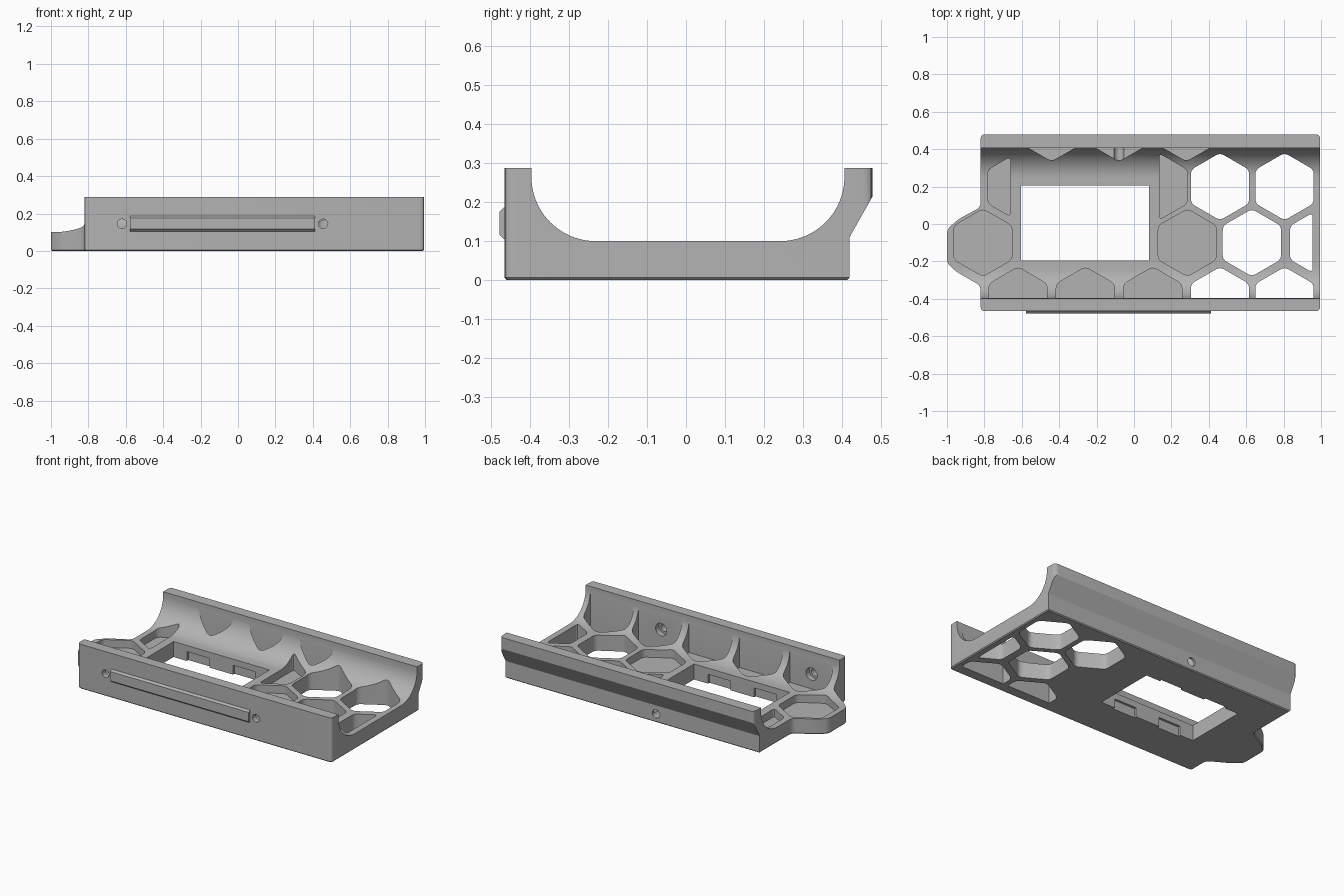
import bpy, bmesh, math
from mathutils import Vector

old = bpy.data.objects.get("Cube")
if old:
    bpy.data.objects.remove(old, do_unlink=True)

grey = bpy.data.materials.new("plain grey")
grey.use_nodes = True
grey.diffuse_color = (0.45, 0.45, 0.45, 1)
grey.node_tree.nodes["Principled BSDF"].inputs["Base Color"].default_value = grey.diffuse_color

FRONT, BACK = -0.397, 0.407      # inner faces of the two side walls
FLOOR = 0.05                     # pocket floor height


def prism(name, pts, lo, hi, axis="z", chamfer=0):
    """Extrude a flat outline along one axis."""
    place = {"z": lambda a, b, c: (a, b, c),
             "x": lambda a, b, c: (c, a, b),
             "y": lambda a, b, c: (a, c, b)}[axis]
    bm = bmesh.new()
    face = bm.faces.new([bm.verts.new(place(p[0], p[1], lo)) for p in pts])
    rim = list(face.edges)
    ext = bmesh.ops.extrude_face_region(bm, geom=[face], use_keep_orig=True)
    shift = Vector(place(0, 0, hi - lo))
    bmesh.ops.translate(bm, vec=shift,
                        verts=[v for v in ext["geom"] if isinstance(v, bmesh.types.BMVert)])
    bmesh.ops.recalc_face_normals(bm, faces=bm.faces[:])
    if chamfer:
        bmesh.ops.bevel(bm, geom=rim, offset=chamfer, segments=1, affect="EDGES")
    mesh = bpy.data.meshes.new(name)
    bm.to_mesh(mesh)
    bm.free()
    mesh.materials.append(grey)
    obj = bpy.data.objects.new(name, mesh)
    bpy.context.collection.objects.link(obj)
    return obj


def boolean(target, tool, operation="DIFFERENCE"):
    """Apply a boolean and discard the tool."""
    mod = target.modifiers.new("cut", "BOOLEAN")
    mod.object, mod.operation, mod.solver = tool, operation, "EXACT"
    bpy.context.view_layer.objects.active = target
    bpy.ops.object.modifier_apply(modifier=mod.name)
    bpy.data.objects.remove(tool, do_unlink=True)


def rounded(pts, radius, steps=4):
    """Round every corner of an outline."""
    out = []
    for i, p in enumerate(pts):
        p = Vector(p)
        a, b = Vector(pts[i - 1]) - p, Vector(pts[(i + 1) % len(pts)]) - p
        start = p + a.normalized() * min(radius, a.length * 0.45)
        end = p + b.normalized() * min(radius, b.length * 0.45)
        for k in range(steps + 1):
            t = k / steps
            out.append(start * (1 - t) ** 2 + p * 2 * t * (1 - t) + end * t ** 2)
    return out


def clip(pts, axis, limit, sign):
    """Keep the part of a convex outline beyond (sign 1) or before (-1) a limit."""
    out = []
    for i, q in enumerate(pts):
        p, q = Vector(pts[i - 1]), Vector(q)
        dp, dq = sign * (p[axis] - limit), sign * (q[axis] - limit)
        if dp * dq < 0:
            out.append(p.lerp(q, dp / (dp - dq)))
        if dq >= 0:
            out.append(q)
    return out


def cell(x, y, bottom, x_min=-2, x_max=2):
    """Rounded hexagonal cutter, trimmed to stay between the walls."""
    r = 0.18
    pts = [(x + r * math.sin(k * math.pi / 3), y + r * math.cos(k * math.pi / 3))
           for k in range(6)]
    pts = rounded(clip(clip(pts, 0, x_min, 1), 0, x_max, -1), 0.025)
    pts = clip(clip(pts, 1, FRONT + 0.001, 1), 1, BACK - 0.001, -1)
    return prism("cell_cutter", pts, bottom, 0.6)


def disc(x, z, r, n=24):
    return [(x + r * math.cos(2 * math.pi * k / n), z + r * math.sin(2 * math.pi * k / n))
            for k in range(n)]


def box(x0, x1, y0, y1):
    return [(x0, y0), (x1, y0), (x1, y1), (x0, y1)]


# Cradle: channel cross-section with large inner fillets
R = 0.165
quarter = [k * math.pi / 2 / 20 for k in range(21)]
section = [(-0.6, -0.1), (0.414, -0.1), (0.414, 0), (0.42, 0.006), (0.42, 0.11),
           (0.49, 0.234), (0.49, 0.288), (BACK, 0.288)]
section += [(BACK - R + R * math.cos(a), 0.1 + R - R * math.sin(a)) for a in quarter]
section += [(FRONT + R - R * math.sin(a), 0.1 + R - R * math.cos(a)) for a in quarter]
section += [(FRONT, 0.288), (-0.6, 0.288)]
cradle = prism("cradle", section, -1.2, 1.2, "x")

# Plan outline: long body with a tapered end tab
plan = [(-0.82, -0.466), (0.995, -0.466), (0.995, 0.479), (-0.82, 0.479), (-0.82, 0.09),
        (-0.94, 0.025), (-1.0, -0.03), (-1.0, -0.21), (-0.95, -0.255), (-0.82, -0.33)]
boolean(cradle, prism("plan_cutter", rounded(plan, 0.025), 0, 0.6, chamfer=0.006), "INTERSECT")

# Open honeycomb cells
for x, y in [(0.46, 0.2), (0.805, 0.2), (0.63, -0.1), (0.46, -0.41), (0.805, -0.41)]:
    boolean(cradle, cell(x, y, -0.1))
boolean(cradle, cell(0.99, -0.1, -0.1, x_max=0.955))

# Blind honeycomb pockets in the floor and walls
for x, y in [(-0.808, -0.1), (0.285, -0.1), (-0.62, -0.41), (-0.26, -0.41), (0.1, -0.41),
             (-0.44, 0.515), (-0.08, 0.515), (0.28, 0.515)]:
    boolean(cradle, cell(x, y, FLOOR))
boolean(cradle, cell(-0.625, 0.2, FLOOR, x_max=-0.66))
boolean(cradle, cell(0.13, 0.2, FLOOR, x_min=0.135))

# Rectangular window with shallow clip recesses underneath
boolean(cradle, prism("window_cutter", box(-0.605, 0.08, -0.195, 0.207), -0.1, 0.6))
for x in (-0.43, -0.1):
    boolean(cradle, prism("recess_cutter", box(x - 0.08, x + 0.08, -0.21, 0.222), -0.1, 0.06))

# Counterbored screw holes in the front wall
for x in (-0.62, 0.455):
    boolean(cradle, prism("hole_cutter", disc(x, 0.145, 0.025), -0.55, -0.3, "y"))
    boolean(cradle, prism("counterbore_cutter", disc(x, 0.145, 0.04), -0.43, -0.33, "y"))

# Blind screw hole in the back
boolean(cradle, prism("back_hole_cutter", disc(-0.08, 0.055, 0.027), 0.34, 0.6, "y"))

# Raised bar on the front wall
bar = prism("front_bar", [(-0.46, 0.105), (-0.46, 0.187), (-0.467, 0.187),
                          (-0.479, 0.176), (-0.479, 0.116), (-0.467, 0.105)],
            -0.577, 0.412, "x")

# Smooth the curved surfaces, keep the edges sharp
for obj in (cradle, bar):
    bpy.ops.object.select_all(action="DESELECT")
    obj.select_set(True)
    bpy.context.view_layer.objects.active = obj
    bpy.ops.object.shade_smooth_by_angle(angle=math.radians(25))
